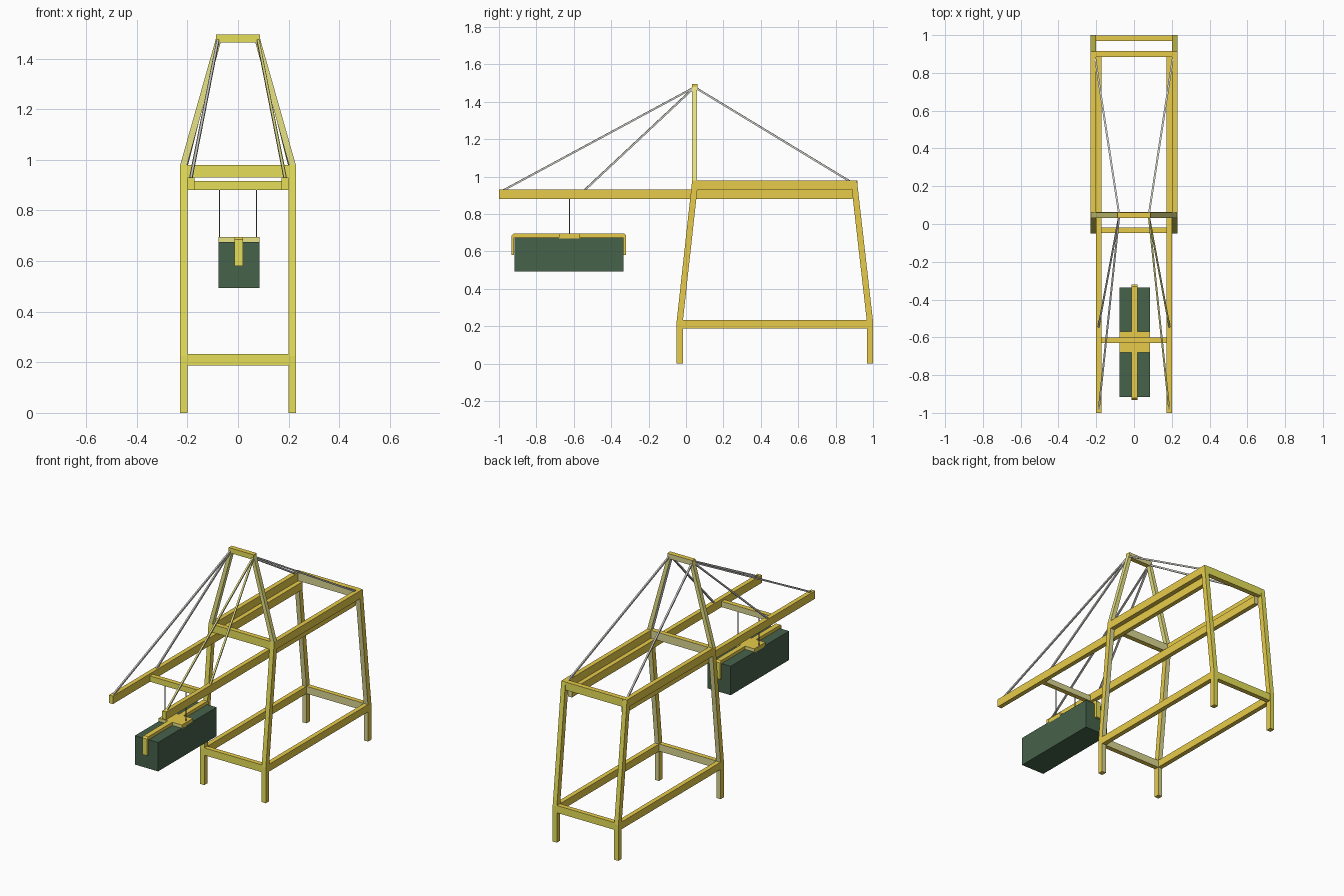
import bpy, bmesh
from mathutils import Vector

if "Cube" in bpy.data.objects:
    bpy.data.objects.remove(bpy.data.objects["Cube"])


def material(name, rgb):
    m = bpy.data.materials.new(name)
    m.diffuse_color = (*rgb, 1)
    m.use_nodes = True
    m.node_tree.nodes["Principled BSDF"].inputs["Base Color"].default_value = m.diffuse_color
    return m


YELLOW = material("crane yellow", (0.80, 0.60, 0.068))
LIME = material("greenish yellow", (0.78, 0.73, 0.10))
PALE = material("pale yellow", (0.80, 0.77, 0.24))
OLIVE = material("pale olive", (0.70, 0.68, 0.28))
GREY = material("cable grey", (0.62, 0.61, 0.57))
DARK = material("hoist cable dark", (0.20, 0.19, 0.16))
GREEN = material("container green", (0.062, 0.122, 0.07))


def finish(name, bm, mats, rule=None):
    bmesh.ops.recalc_face_normals(bm, faces=bm.faces)
    if rule:
        for f in bm.faces:
            f.material_index = rule(f.normal)
    me = bpy.data.meshes.new(name)
    bm.to_mesh(me)
    bm.free()
    for m in mats:
        me.materials.append(m)
    ob = bpy.data.objects.new(name, me)
    bpy.context.collection.objects.link(ob)
    return ob


def prism(name, profile, x0, x1, mats, rule=None):
    """Extrude a (y, z) outline along x."""
    bm = bmesh.new()
    f = bm.faces.new([bm.verts.new((x0, y, z)) for y, z in profile])
    r = bmesh.ops.extrude_face_region(bm, geom=[f])
    moved = [v for v in r["geom"] if isinstance(v, bmesh.types.BMVert)]
    bmesh.ops.translate(bm, verts=moved, vec=(x1 - x0, 0, 0))
    return finish(name, bm, mats, rule)


def box(name, x, y, z, mats, rule=None):
    return prism(name, [(y[0], z[0]), (y[1], z[0]), (y[1], z[1]), (y[0], z[1])],
                 x[0], x[1], mats, rule)


def rod(name, a, b, size, mats, rule=None):
    """Square bar between two points."""
    a, b = Vector(a), Vector(b)
    d = (b - a).normalized()
    side = d.cross(Vector((0, 0, 1)))
    side = side.normalized() if side.length > 1e-4 else Vector((1, 0, 0))
    up = side.cross(d)
    bm = bmesh.new()
    rings = [[bm.verts.new(p + (side * i + up * j) * size / 2)
              for i, j in ((-1, -1), (1, -1), (1, 1), (-1, 1))] for p in (a, b)]
    for ring in rings:
        bm.faces.new(ring)
    for k in range(4):
        n = (k + 1) % 4
        bm.faces.new((rings[0][k], rings[0][n], rings[1][n], rings[1][k]))
    return finish(name, bm, mats, rule)


FRAME = [YELLOW, LIME, OLIVE]


def facing(outward):
    """Lime on the outward y side, olive on the inward side, yellow elsewhere."""
    return lambda n: 0 if abs(n.y) < 0.7 else (1 if n.y * outward > 0 else 2)


# Bent legs and side beams
for s, side in ((-1, "left"), (1, "right")):
    xo, xi = s * 0.229, s * 0.2
    for end, out, y0, y1, shift in (("front", -1, -0.05, -0.017, 0.083),
                                    ("back", 1, 0.967, 1.0, -0.086)):
        prism(f"{side}_{end}_leg",
              [(y0, 0), (y1, 0), (y1, 0.225), (y1 + shift, 0.98),
               (y0 + shift, 0.98), (y0, 0.225)], xo, xi, FRAME, facing(out))
    box(f"{side}_lower_beam", (xo, xi), (-0.018, 0.968), (0.187, 0.233), [YELLOW])
    box(f"{side}_upper_beam", (xo, xi), (0.06, 0.885), (0.93, 0.98), [YELLOW])
    box(f"{side}_boom", (xi, s * 0.172), (-1.0, 0.89), (0.88, 0.93), FRAME, facing(-1))

# Cross beams between the legs
for end, out, y, z in (("front_lower", -1, (-0.048, -0.018), (0.187, 0.233)),
                       ("back_lower", 1, (0.968, 0.998), (0.187, 0.233)),
                       ("front_upper", -1, (0.033, 0.064), (0.93, 0.98)),
                       ("back_upper", 1, (0.884, 0.916), (0.93, 0.98))):
    box(end + "_cross_beam", (-0.2, 0.2), y, z, FRAME, facing(out))

# Mast legs lean inward to the top bar
for s, side in ((-1, "left"), (1, "right")):
    bm = bmesh.new()
    f = bm.faces.new([bm.verts.new((s * x, 0.033, z)) for x, z in
                      ((0.229, 0.978), (0.202, 0.978), (0.064, 1.48), (0.087, 1.48))])
    r = bmesh.ops.extrude_face_region(bm, geom=[f])
    bmesh.ops.translate(bm, vec=(0, 0.027, 0),
                        verts=[v for v in r["geom"] if isinstance(v, bmesh.types.BMVert)])
    finish(side + "_mast_leg", bm, [PALE, GREY], lambda n: int(s > 0 and n.x < -0.5))
    # Stays from the mast top to the boom and rear frame, the right front pair pale on top
    top = (s * 0.078, 0.046, 1.478)
    for part, foot in (("outer", (s * 0.186, -0.98, 0.925)),
                       ("inner", (s * 0.188, -0.545, 0.925)),
                       ("back", (s * 0.205, 0.875, 0.975))):
        rod(f"{side}_{part}_stay", top, foot, 0.01, [GREY, PALE],
            lambda n: int(s > 0 and part != "back" and n.z > 0.4))
    # Hoist cables
    rod(side + "_hoist_cable", (s * 0.073, -0.623, 0.685), (s * 0.073, -0.623, 0.89),
        0.004, [DARK])
box("mast_top_bar", (-0.087, 0.087), (0.032, 0.062), (1.463, 1.495), FRAME, facing(-1))

# Trolley bar between the booms
box("trolley_bar", (-0.175, 0.175), (-0.63, -0.6), (0.88, 0.916), FRAME, facing(-1))

# Spreader: chamfered bracket with end hooks, plus centre plate
prism("spreader_bar",
      [(-0.932, 0.58), (-0.932, 0.685), (-0.922, 0.695), (-0.33, 0.695), (-0.32, 0.685),
       (-0.32, 0.58), (-0.335, 0.58), (-0.335, 0.674), (-0.919, 0.674), (-0.919, 0.58)],
      -0.013, 0.019, [YELLOW, LIME], lambda n: int(abs(n.y) > 0.8))
box("spreader_plate", (-0.077, 0.085), (-0.68, -0.57), (0.669, 0.695),
    [YELLOW, PALE, PALE], facing(-1))

# Container
box("container", (-0.077, 0.085), (-0.916, -0.335), (0.493, 0.675), [GREEN])
